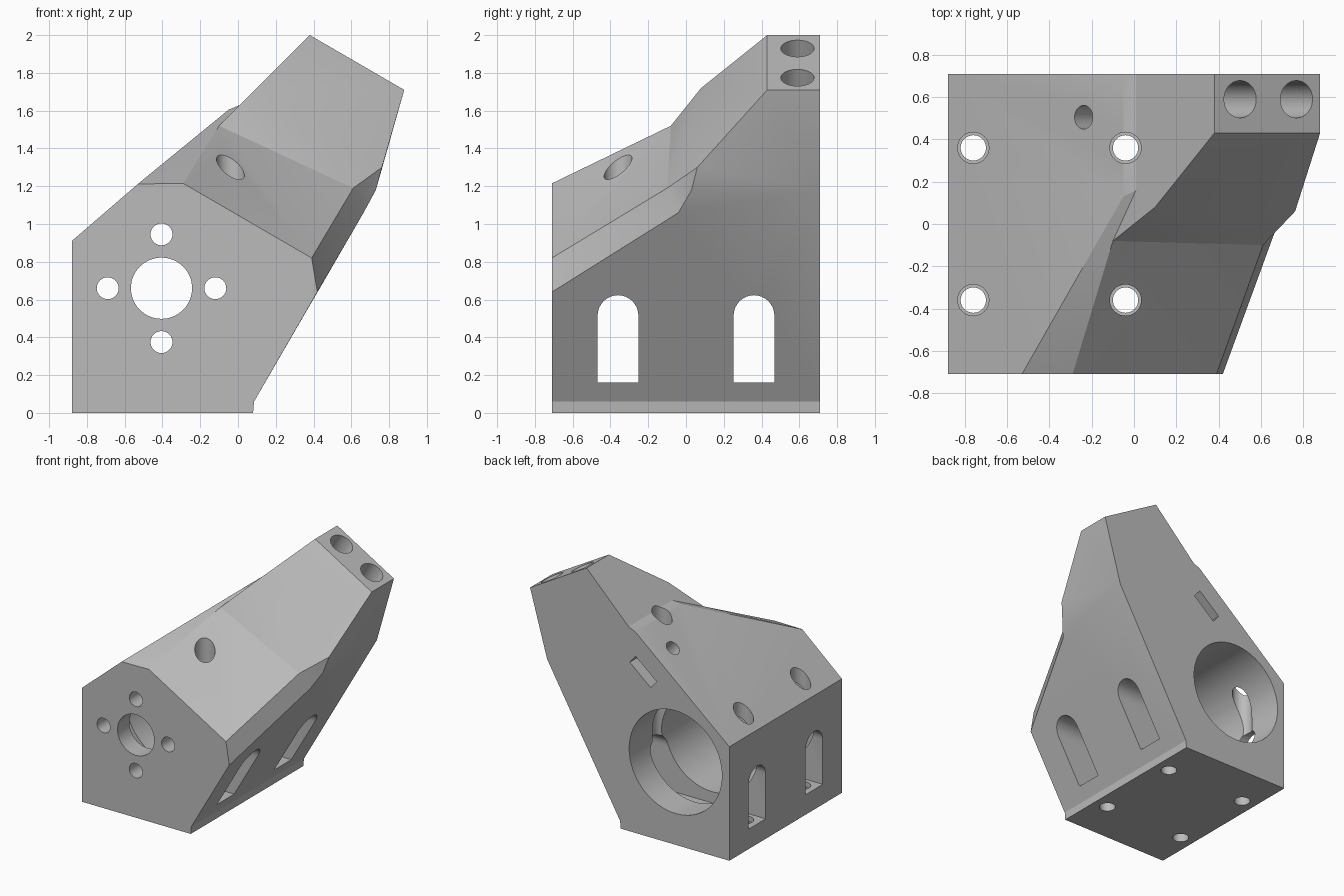
import bpy, bmesh, math
from mathutils import Vector, Matrix

if "Cube" in bpy.data.objects:
    bpy.data.objects.remove(bpy.data.objects["Cube"], do_unlink=True)

grey = bpy.data.materials.new("light_grey_plastic")
grey.use_nodes = True
COLOUR = (0.5, 0.5, 0.5, 1)
grey.diffuse_color = COLOUR
grey.node_tree.nodes["Principled BSDF"].inputs["Base Color"].default_value = COLOUR

FRONT, BACK = -0.71, 0.71
ARM = Vector((0.5, 0, 0.866))        # direction the arm rises
ACROSS = Vector((0.866, 0, -0.5))    # direction across the arm
Y = Vector((0, 1, 0))


def finish(name, bm):
    bmesh.ops.recalc_face_normals(bm, faces=bm.faces)
    mesh = bpy.data.meshes.new(name)
    bm.to_mesh(mesh)
    bm.free()
    obj = bpy.data.objects.new(name, mesh)
    bpy.context.collection.objects.link(obj)
    mesh.materials.append(grey)
    return obj


# Body: corner points named by where they sit, joined by named faces
points = {}
front = [(-.88, 0), (.08, 0), (.085, .06), (.42, .64), (.39, .82),
         (-.29, 1.215), (-.53, 1.212), (-.88, .91)]
back = [(-.88, 0), (.08, 0), (.085, .06), (.73, 1.18), (.88, 1.71),
        (.38, 2.0), (.01, 1.63), (-.05, 1.605), (-.88, .91)]
for i, (x, z) in enumerate(front):
    points[f"f{i}"] = (x, FRONT, z)
for i, (x, z) in enumerate(back):
    points[f"b{i}"] = (x, BACK, z)
points.update(
    tip_l=(.88, .43, 1.71), tip_r=(.38, .43, 2.0),
    low=(.665, -.04, 1.06), hip=(.73, .03, 1.18), waist=(.762, .06, 1.30),
    knee=(.61, -.10, 1.19), ridge_a=(-.05, .13, 1.605), ridge_b=(.01, .16, 1.63),
    notch=(-.10, -.08, 1.52), shoulder=(.10, .08, 1.72))
faces = [
    "f0 f1 f2 f3 f4 f5 f6 f7", "b0 b1 b2 b3 b4 b5 b6 b7 b8",
    "f0 f1 b1 b0", "f1 f2 b2 b1", "f0 f7 b8 b0",
    "f2 f3 low hip b3 b2", "hip waist tip_l b4 b3", "tip_l tip_r b5 b4",
    "f7 f6 ridge_a b7 b8", "ridge_a ridge_b b6 b7",
    "b5 b6 ridge_b notch shoulder tip_r", "f6 notch ridge_a",
    "ridge_a notch ridge_b", "f5 notch f6", "f4 knee notch f5",
    "knee waist shoulder notch", "waist tip_l tip_r shoulder",
    "f3 low knee f4", "low hip knee", "hip waist knee"]
bm = bmesh.new()
verts = {k: bm.verts.new(p) for k, p in points.items()}
for f in faces:
    bm.faces.new([verts[k] for k in f.split()])
bmesh.ops.recalc_face_normals(bm, faces=bm.faces)
bmesh.ops.triangulate(bm, faces=bm.faces)
body = finish("bracket_body", bm)


# Cutters
def rod(name, start, end, radius, sides=48):
    a, b = Vector(start), Vector(end)
    rot = (b - a).to_track_quat("Z", "Y").to_matrix().to_4x4()
    bm = bmesh.new()
    bmesh.ops.create_cone(bm, cap_ends=True, segments=sides, radius1=radius,
                          radius2=radius, depth=(b - a).length,
                          matrix=Matrix.Translation((a + b) / 2) @ rot)
    return finish(name, bm)


def box(name, centre, u, v, size_u, size_v, depth):
    # Box with its sides along u, v and y
    bm = bmesh.new()
    bmesh.ops.create_cube(bm, size=1)
    for p in bm.verts:
        p.co = Vector(centre) + u * p.co.x * size_u + v * p.co.z * size_v + Y * p.co.y * depth
    return finish(name, bm)


def arch(name, y, half, bottom, spring):
    # Round-topped slot running the full width
    outline = [(y - half, bottom), (y + half, bottom)]
    outline += [(y + half * math.cos(math.pi * i / 16),
                 spring + half * math.sin(math.pi * i / 16)) for i in range(17)]
    bm = bmesh.new()
    face = bm.faces.new([bm.verts.new((-1.2, a, b)) for a, b in outline])
    new = bmesh.ops.extrude_face_region(bm, geom=[face])["geom"]
    bmesh.ops.translate(bm, vec=(2.4, 0, 0),
                        verts=[g for g in new if isinstance(g, bmesh.types.BMVert)])
    return finish(name, bm)


cutters = []
cx, cz = -0.405, 0.66
# Motor bore, shaft hole and four face screws
cutters.append(rod("motor_bore", (cx, -.56, cz), (cx, 1, cz), .41, 96))
cutters.append(rod("shaft_hole", (cx, -1, cz), (cx, 0, cz), .162, 64))
for i in range(4):
    a = i * math.pi / 2
    x, z = cx + .285 * math.cos(a), cz + .285 * math.sin(a)
    cutters.append(rod("face_screw_hole", (x, -1, z), (x, -.4, z), .058, 32))
# Side slots and base screws
for y in (-.36, .36):
    cutters.append(arch("side_slot", y, .108, .16, .515))
    for x in (-.76, -.04):
        cutters.append(rod("base_screw_hole", (x, y, -.2), (x, y, .3), .06, 32))
        cutters.append(rod("screw_access_hole", (x, y, .12), (x, y, 2.2), .074, 32))
# Two channels down the arm and the window that opens them at the back
for v in (-.53, -.222):
    base = ACROSS * v + Y * .59
    cutters.append(rod("arm_channel", base + ARM * .9, base + ARM * 2.2, .088))
cutters.append(box("arm_window", ARM * 1.35 + ACROSS * -.397 + Y * .72,
                   ARM, ACROSS, .9, .295, .30))
# Clamp screw and its nut pocket
along, normal = Vector((.77, 0, .64)), Vector((-.64, 0, .77))
seat = Vector((-.24, .505, 1.45))
cutters.append(rod("clamp_screw_hole", seat + normal * .2, seat - normal * .35, .056, 32))
cutters.append(box("nut_pocket", seat - normal * .19 + Y * .15, along, normal, .24, .08, .46))

# Cut, then drop the cutters
bpy.context.view_layer.objects.active = body
for c in cutters:
    c.hide_render = True
    m = body.modifiers.new("cut", "BOOLEAN")
    m.operation, m.solver, m.object = "DIFFERENCE", "EXACT", c
    bpy.ops.object.modifier_apply(modifier=m.name)
    bpy.data.objects.remove(c, do_unlink=True)

# Smooth the bores, keep the edges sharp
for o in bpy.context.selected_objects:
    o.select_set(False)
body.select_set(True)
bpy.ops.object.shade_smooth_by_angle(angle=math.radians(20))
